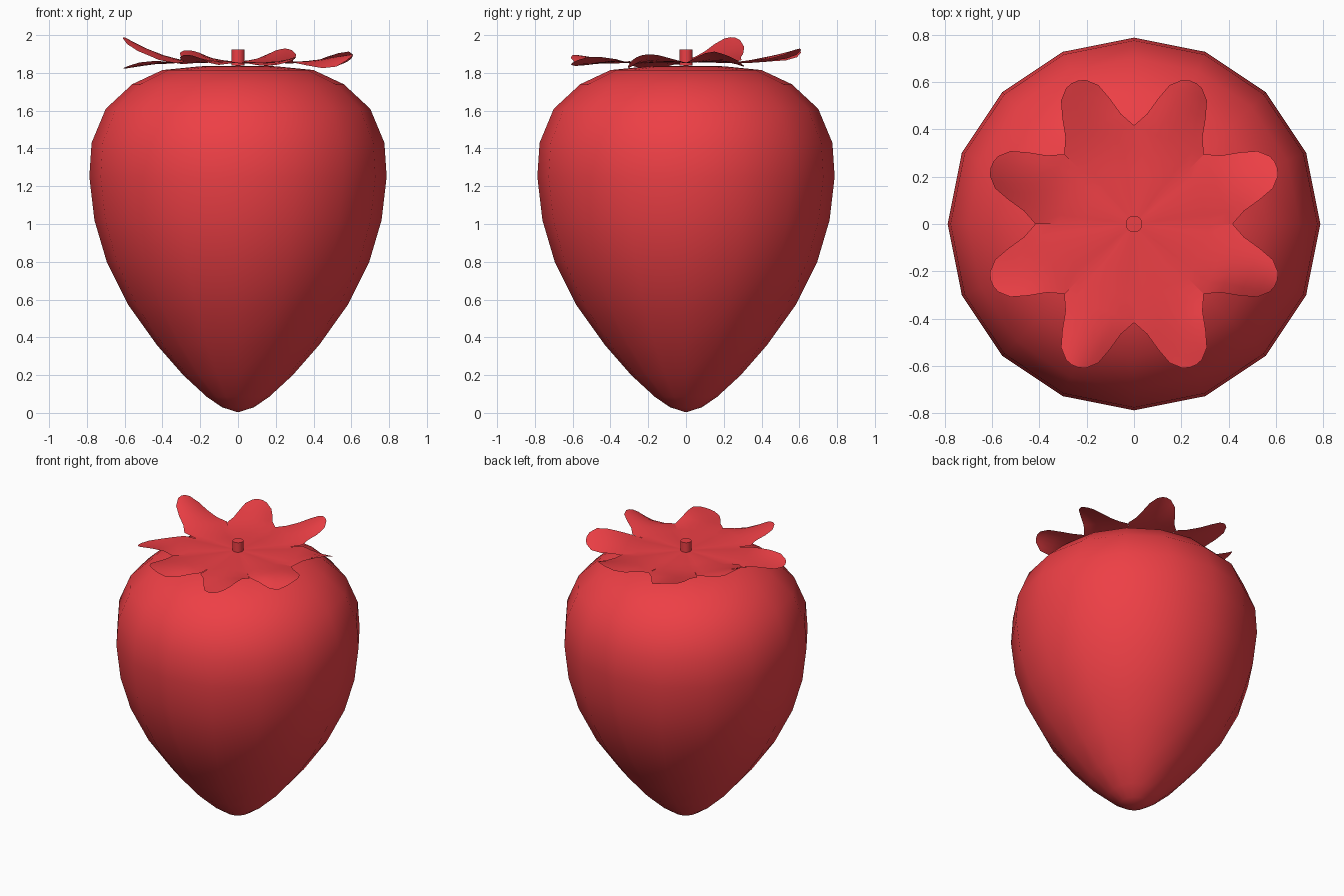
import bpy, bmesh, math

if "Cube" in bpy.data.objects:
    bpy.data.objects.remove(bpy.data.objects["Cube"])

red = bpy.data.materials.new("berry_red")
red.diffuse_color = (0.85, 0.05, 0.06, 1)
red.use_nodes = True
red.node_tree.nodes["Principled BSDF"].inputs["Base Color"].default_value = red.diffuse_color


def finish(name, bm, angle):
    bmesh.ops.remove_doubles(bm, verts=bm.verts, dist=0.0005)
    me = bpy.data.meshes.new(name)
    bm.to_mesh(me)
    bm.free()
    ob = bpy.data.objects.new(name, me)
    bpy.context.collection.objects.link(ob)
    me.materials.append(red)
    bpy.ops.object.select_all(action='DESELECT')
    ob.select_set(True)
    bpy.context.view_layer.objects.active = ob
    bpy.ops.object.shade_smooth_by_angle(angle=math.radians(angle))
    return ob


def lathe(name, profile, sides, angle):
    bm = bmesh.new()
    vs = [bm.verts.new((r, 0, z)) for r, z in profile]
    es = [bm.edges.new(p) for p in zip(vs, vs[1:])]
    bmesh.ops.spin(bm, geom=vs + es, cent=(0, 0, 0), axis=(0, 0, 1),
                   angle=math.tau, steps=sides, use_duplicate=False)
    bmesh.ops.remove_doubles(bm, verts=bm.verts, dist=0.0005)
    bmesh.ops.recalc_face_normals(bm, faces=bm.faces)
    return finish(name, bm, angle)


# Berry body: 16-sided smooth lathe
lathe("berry_body", [
    (0, 0.003), (0.085, 0.03), (0.165, 0.085), (0.29, 0.2), (0.43, 0.36),
    (0.58, 0.57), (0.695, 0.80), (0.76, 1.02), (0.787, 1.25), (0.775, 1.43),
    (0.70, 1.61), (0.56, 1.74), (0.40, 1.815), (0.2, 1.835), (0, 1.838)],
    16, 80)

# Short stem
lathe("stem", [(0, 1.84), (0.035, 1.84), (0.035, 1.925), (0, 1.925)], 16, 40)

# Leafy cap: eight lobes, each (tip lift, sideways twist, edge curl)
lobes = [(0.02, -0.05, 0.0), (0.07, 0.0, -0.03), (0.06, 0.015, -0.02),
         (0.13, 0.01, -0.03), (-0.03, 0.02, 0.01), (0.035, -0.02, -0.03),
         (-0.005, 0.03, 0.01), (0.03, 0.04, -0.03)]
T = math.tan(math.pi / 8)
rows = [(u, u * T) for u in (0, 0.1, 0.2, 0.3, 0.385)]
rows += [(0.45, 0.127), (0.53, 0.108), (0.60, 0.085), (0.64, 0.045), (0.65, 0.015)]
COLS = 6
bm = bmesh.new()
for i, (lift, twist, curl) in enumerate(lobes):
    a = math.pi / 8 + i * math.pi / 4
    c, s = math.cos(a), math.sin(a)
    grid = []
    for u, w in rows:
        t = max(0, (u - 0.3) / 0.35)
        line = []
        for k in range(COLS + 1):
            f = 2 * k / COLS - 1
            v = f * w
            # Rows bow towards the tip; notch corners stay shared
            uu = u
            fade = max(0, (u - 0.385) / 0.2)
            b = v / 0.11
            z = 1.858 + lift * t ** 1.4 + min(1, fade) * (twist * b + curl * b * b)
            z -= 0.008 * min(1, u / 0.385) * (f * f if u < 0.4 else 0)
            line.append(bm.verts.new((uu * c - v * s, uu * s + v * c, z)))
        grid.append(line)
    for r0, r1 in zip(grid, grid[1:]):
        for k in range(COLS):
            bm.faces.new((r0[k], r1[k], r1[k + 1], r0[k + 1]))
bmesh.ops.remove_doubles(bm, verts=bm.verts, dist=0.0005)
bmesh.ops.dissolve_degenerate(bm, dist=0.0005, edges=bm.edges)
finish("leaf_cap", bm, 80)
